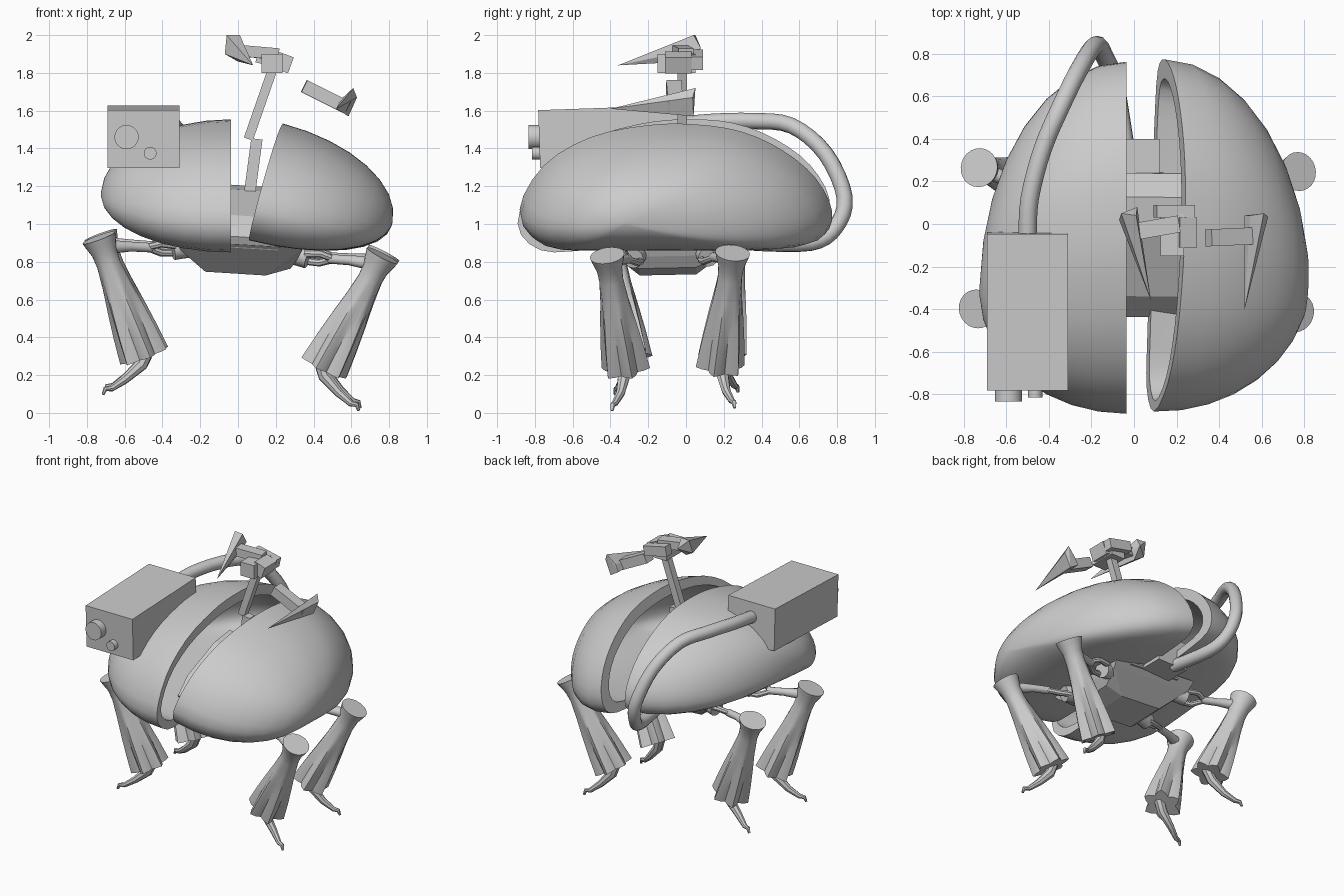
import bpy, bmesh
from math import sin, cos, pi, radians
from mathutils import Matrix, Vector

if "Cube" in bpy.data.objects:
    bpy.data.objects.remove(bpy.data.objects["Cube"])

grey = bpy.data.materials.new("plain_grey")
grey.use_nodes = True
tone = (0.6, 0.6, 0.6, 1)
grey.diffuse_color = tone
grey.node_tree.nodes["Principled BSDF"].inputs["Base Color"].default_value = tone


def finish(name, bm, matrix=None, smooth=False):
    bmesh.ops.recalc_face_normals(bm, faces=bm.faces)
    mesh = bpy.data.meshes.new(name)
    if matrix:
        bm.transform(matrix)
        if matrix.determinant() < 0:
            bmesh.ops.reverse_faces(bm, faces=bm.faces)
    bm.to_mesh(mesh)
    bm.free()
    mesh.materials.append(grey)
    obj = bpy.data.objects.new(name, mesh)
    bpy.context.collection.objects.link(obj)
    if smooth:
        bpy.ops.object.select_all(action='DESELECT')
        obj.select_set(True)
        bpy.context.view_layer.objects.active = obj
        bpy.ops.object.shade_smooth_by_angle(angle=radians(40))
    return obj


def loft(name, rings, matrix=None, smooth=True):
    bm = bmesh.new()
    loops = [[bm.verts.new(p) for p in ring] for ring in rings]
    n = len(loops[0])
    for a, b in zip(loops, loops[1:]):
        for i in range(n):
            bm.faces.new((a[i], a[(i + 1) % n], b[(i + 1) % n], b[i]))
    bm.faces.new(loops[0])
    bm.faces.new(loops[-1])
    return finish(name, bm, matrix, smooth)


def smooth_path(points, steps, closed=False):
    # Catmull-Rom interpolation through a few control points
    pts = [Vector(p) for p in points]
    n = len(pts)
    pick = (lambda i: pts[i % n]) if closed else (lambda i: pts[max(0, min(n - 1, i))])
    out = []
    for i in range(n if closed else n - 1):
        a, b, c, d = (pick(i + k) for k in (-1, 0, 1, 2))
        for s in range(steps):
            t = s / steps
            out.append(b + (c - a) * t / 2 + (a - 2.5 * b + 2 * c - d / 2) * t * t
                       + (1.5 * (b - c) + (d - a) / 2) * t ** 3)
    return out if closed else out + [pts[-1]]


def tube(name, path, radii, matrix=None, sides=12, pleats=None):
    path = [Vector(p) for p in path]
    rings, turn, last = [], None, None
    for i, p in enumerate(path):
        d = (path[min(i + 1, len(path) - 1)] - path[max(i - 1, 0)]).normalized()
        turn = last.rotation_difference(d) @ turn if last else d.to_track_quat('Z', 'Y')
        last = d
        r = radii[i] if isinstance(radii, (list, tuple)) else radii
        fold = pleats[i] if pleats else 0
        ring = []
        for k in range(sides):
            a = 2 * pi * k / sides
            rr = r * (1 + fold * cos(6 * a))
            ring.append(p + turn @ Vector((rr * cos(a), rr * sin(a), 0)))
        rings.append(ring)
    return loft(name, rings, matrix)


def beam(name, p, q, w, h):
    p, q = Vector(p), Vector(q)
    d = q - p
    bm = bmesh.new()
    bmesh.ops.create_cube(bm, size=1)
    m = (Matrix.Translation((p + q) / 2) @ d.to_track_quat('X', 'Z').to_matrix().to_4x4()
         @ Matrix.Diagonal((d.length, w, h, 1)))
    return finish(name, bm, m)


def hull(name, points, matrix=None):
    bm = bmesh.new()
    for p in points:
        bm.verts.new(p)
    bmesh.ops.convex_hull(bm, input=bm.verts)
    bmesh.ops.dissolve_limit(bm, angle_limit=radians(1), verts=bm.verts, edges=bm.edges)
    return finish(name, bm, matrix)


def turned(degrees, axis):
    return Matrix.Rotation(radians(degrees), 4, axis)


# Hollow shell halves: a rim outline shrinking towards the outer side
outline = [(-.88, .17), (-.75, .41), (-.5, .565), (-.2, .63), (.05, .635), (.3, .595),
           (.52, .49), (.69, .34), (.775, .16), (.72, .03), (.45, 0), (0, 0), (-.5, 0), (-.77, .02)]
rim = smooth_path([(0, y, z) for y, z in outline], 3, closed=True)
apex = Vector((0, -.3, .27))


def dome(scale, depth):
    rings = []
    for k in range(9):
        t = radians(88) * k / 8
        rings.append([apex + Vector((depth * sin(t), (p.y - apex.y) * scale[0] * cos(t),
                                     (p.z - apex.z) * scale[1] * cos(t))) for p in rim])
    return rings


shell = dome((1, 1), .7)[::-1] + dome((.915, .8), .63)
loft("left_shell", shell, Matrix.Translation((.08, 0, .913)) @ turned(-1.9, 'Z') @ turned(14.5, 'Y'))
loft("right_shell", shell, Matrix.Translation((-.036, 0, .908)) @ turned(5, 'X')
     @ Matrix.Diagonal((-.985, 1, 1.015, 1)))

# Slightly tilted chassis with a keel below and a ramp on top
centre_y = -.07
pivot = Matrix.Translation((0, centre_y, .6))
tilt = pivot @ turned(-.7, 'Z') @ turned(3.6, 'Y') @ turned(1.2, 'X') @ pivot.inverted()
hull("keel", [(x, y, .9) for x in (-.33, .33) for y in (-.42, .26)]
     + [(x, y, .85) for x in (-.32, .31) for y in (-.36, .2)]
     + [(.27, y, .785) for y in (-.24, .06)]
     + [(x, y, .74) for x in (-.18, .14) for y in (-.24, .06)], tilt)
hull("ramp", [(x, y, z) for x in (-.2, .2) for y, z in
              ((-.43, .94), (-.33, 1.05), (-.03, 1.18), (.14, 1.2), (.25, 1.1), (.25, .88), (-.4, .88))], tilt)
beam("rear_block", (0, .2, .98), (0, .4, .98), .24, .2)

# Legs: hip, forked strut, pleated shin and hooked foot
for side, sx in (("left", 1), ("right", -1)):
    for end, sy in (("front", -1), ("back", 1)):
        tag = side + "_" + end + "_"

        def at(x, y, z):
            return (sx * x, centre_y + sy * y, z)

        tube(tag + "hip", [at(.27, .18, .87), at(.36, .2, .845)], [.06, .055], tilt)
        for k in (-1, 1):
            tube(tag + "fork", [at(.34, .2 + k * .04, .85 + k * .02), at(.42, .215 + k * .04, .85 + k * .025),
                                at(.5, .23, .85)], [.02, .02, .018], tilt, 8)
        tube(tag + "strut", [at(.47, .225, .85), at(.58, .26, .85), at(.72, .32, .84)],
             [.025, .026, .04], tilt)
        top, low = Vector(at(.752, .332, .888)), Vector(at(.478, .25, .272))
        steps = (0, .04, .12, .22, .4, .6, .8, 1)
        tube(tag + "shin", [top.lerp(low, t) for t in steps],
             [.092, .085, .068, .064, .075, .09, .103, .112], tilt, 24,
             [0, 0, 0, 0, .06, .12, .16, .2])
        tube(tag + "foot", [at(.455, .25, .31), at(.485, .26, .23), at(.57, .28, .145), at(.635, .31, .095),
                            at(.668, .32, .09), at(.678, .325, .06)],
             [.035, .034, .024, .017, .014, .008], tilt, 8)

# Camera-like box with two lenses
bm = bmesh.new()
bmesh.ops.create_cube(bm, size=1)
finish("side_box", bm, Matrix.Translation((-.5, -.41, 1.463)) @ turned(2, 'X')
       @ Matrix.Diagonal((.38, .735, .305, 1)))
tube("large_lens", [(-.59, -.76, 1.46), (-.59, -.835, 1.46)], .064, sides=24)
tube("small_lens", [(-.465, -.76, 1.375), (-.465, -.815, 1.375)], .034, sides=16)

# Cable looping from the box down to the chassis
tube("cable", smooth_path([(-.5, -.06, 1.52), (-.49, .12, 1.54), (-.43, .35, 1.545), (-.34, .56, 1.52),
                           (-.25, .74, 1.37), (-.18, .84, 1.14), (-.14, .79, .98), (-.09, .66, .9),
                           (-.04, .36, .9)], 4), .043, sides=12)

# Mast, head and two claws
beam("mast_lower", (.06, -.02, 1.15), (.1, -.02, 1.45), .06, .06)
beam("mast_upper", (.055, -.02, 1.45), (.18, -.02, 1.81), .05, .05)
beam("head_block", (.18, -.15, 1.85), (.18, .05, 1.85), .11, .1)
beam("head_bar", (.1, .06, 1.89), (.28, .06, 1.85), .06, .07)
beam("head_cheek", (.2, -.04, 1.87), (.28, -.04, 1.84), .14, .09)
beam("right_arm", (-.02, -.04, 1.92), (.21, .0, 1.9), .08, .06)
hull("right_claw", [(-.06, .05, 2), (.01, .04, 2), (.015, .08, 1.93), (-.07, .02, 1.9), (.0, 0, 1.86),
                    (.08, -.36, 1.84)])
beam("left_arm", (.35, -.065, 1.73), (.58, -.055, 1.615), .08, .07)
hull("left_claw", [(.52, .04, 1.61), (.545, .04, 1.66), (.585, .04, 1.57), (.63, .035, 1.67),
                   (.61, .05, 1.72), (.57, .02, 1.68), (.52, -.4, 1.61)])
